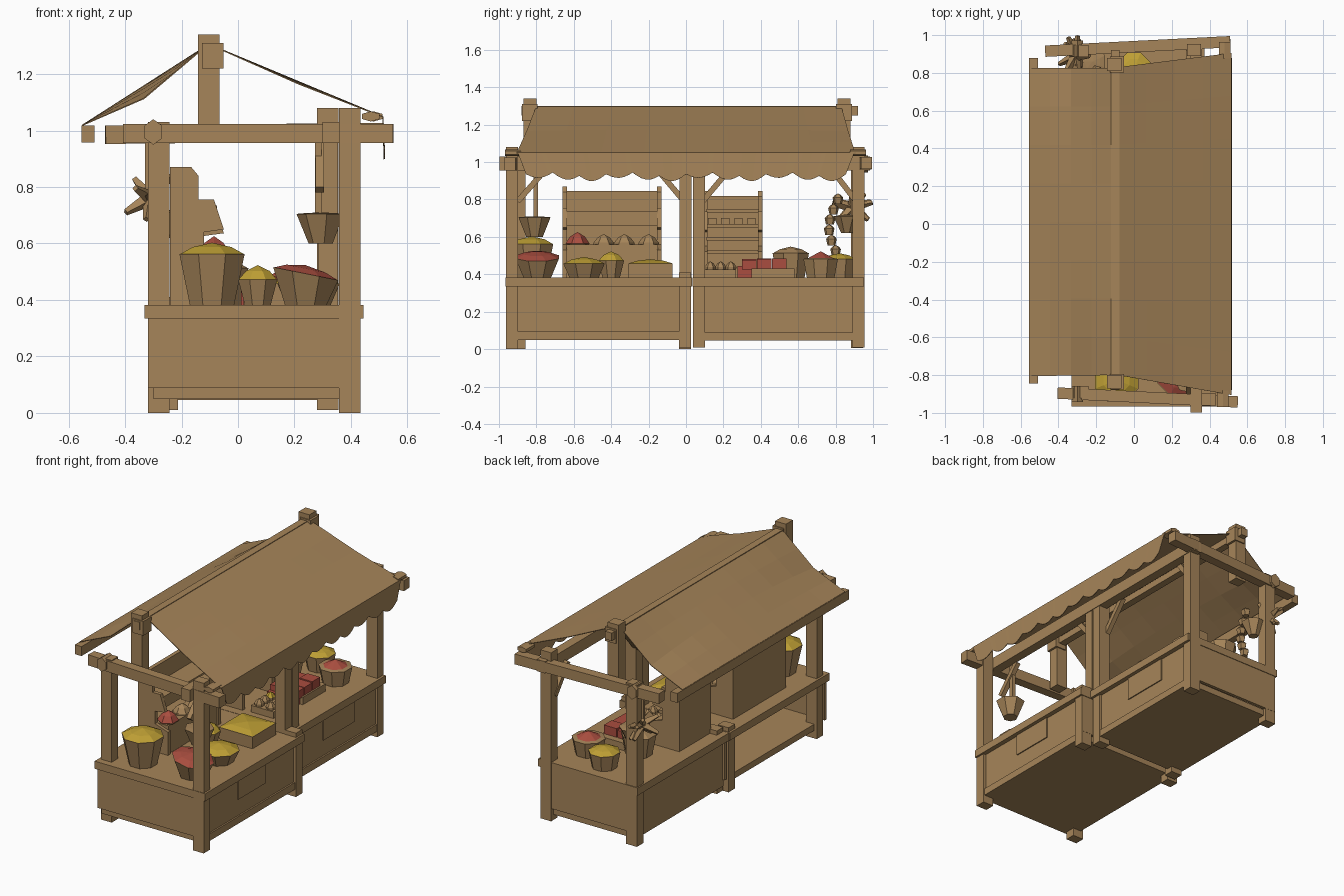
import bpy, bmesh, math, random
from mathutils import Vector, Matrix

if "Cube" in bpy.data.objects:
    bpy.data.objects.remove(bpy.data.objects["Cube"])

random.seed(4)


def material(name, col):
    m = bpy.data.materials.new(name)
    m.diffuse_color = (*col, 1)
    m.use_nodes = True
    m.node_tree.nodes["Principled BSDF"].inputs["Base Color"].default_value = m.diffuse_color
    return m


BROWN = material("warm_brown", (0.38, 0.232, 0.100))
YELLOW = material("mustard_yellow", (0.52, 0.35, 0.035))
RED = material("brick_red", (0.40, 0.075, 0.05))


def finish(name, bm, mats=(BROWN,), matrix=None):
    if matrix:
        bm.transform(matrix)
    bmesh.ops.recalc_face_normals(bm, faces=bm.faces)
    me = bpy.data.meshes.new(name)
    bm.to_mesh(me)
    bm.free()
    for m in mats:
        me.materials.append(m)
    ob = bpy.data.objects.new(name, me)
    bpy.context.collection.objects.link(ob)
    return ob


def box(name, x0, x1, y0, y1, z0, z1, mat=BROWN):
    bm = bmesh.new()
    bmesh.ops.create_cube(bm, size=1)
    m = Matrix.Translation(((x0 + x1) / 2, (y0 + y1) / 2, (z0 + z1) / 2)) @ \
        Matrix.Diagonal((x1 - x0, y1 - y0, z1 - z0, 1))
    return finish(name, bm, (mat,), m)


def beam(name, p, q, w, h):
    """Square bar running from p to q."""
    p, q = Vector(p), Vector(q)
    bm = bmesh.new()
    bmesh.ops.create_cube(bm, size=1)
    rot = (q - p).to_track_quat('Y', 'Z').to_matrix().to_4x4()
    m = Matrix.Translation((p + q) / 2) @ rot @ Matrix.Diagonal((w, (q - p).length, h, 1))
    return finish(name, bm, (BROWN,), m)


def tub(name, x, y, z, r0, r1, h, fill=BROWN, peak=0.03, sides=8, tilt=0.0, rim=False):
    """Tapered container with heaped goods; rim leaves a flat plain ring around the heap."""
    bm = bmesh.new()
    rings = []
    inner = (r1 * 0.72, h + 0.004) if rim else (r1 * 0.6, h + peak * 0.6)
    for r, zz in ((r0, 0), (r1, h), (r1 * 0.97, h), inner):
        ring = []
        for i in range(sides):
            a = 2 * math.pi * (i + 0.5) / sides
            c = r * math.cos(a)
            ring.append(bm.verts.new((c, r * math.sin(a), zz - tilt * c * (zz > 0))))
        rings.append(ring)
    bm.faces.new(rings[0])
    for k in range(3):
        for i in range(sides):
            j = (i + 1) % sides
            f = bm.faces.new((rings[k][i], rings[k][j], rings[k + 1][j], rings[k + 1][i]))
            f.material_index = int(k == 2 and not rim)
    top = bm.verts.new((0, 0, h + peak))
    for i in range(sides):
        bm.faces.new((rings[3][i], rings[3][(i + 1) % sides], top)).material_index = 1
    return finish(name, bm, (BROWN, fill), Matrix.Translation((x, y, z)))


def cloth(name, ridge, eave, sag):
    """Sheet between a ridge edge and an eave edge (pairs of points), drooping at its ends."""
    bm = bmesh.new()
    nu, nv = 8, 4
    a, b, c, d = map(Vector, (*ridge, *eave))
    g = [[None] * (nv + 1) for _ in range(nu + 1)]
    for i in range(nu + 1):
        for j in range(nv + 1):
            u, v = i / nu, j / nv
            p = a.lerp(b, u).lerp(c.lerp(d, u), v)
            p.z -= sag * min(v, 1 - v) * 2 * (2 * u - 1) ** 2
            g[i][j] = bm.verts.new(p)
    for i in range(nu):
        for j in range(nv):
            bm.faces.new((g[i][j], g[i + 1][j], g[i + 1][j + 1], g[i][j + 1]))
    finish(name, bm).modifiers.new("thickness", 'SOLIDIFY').thickness = 0.004


def extrude_y(name, pts, y0, y1):
    bm = bmesh.new()
    f = bm.faces.new([bm.verts.new((x, y0, z)) for x, z in pts])
    r = bmesh.ops.extrude_face_region(bm, geom=[f])
    bmesh.ops.translate(bm, verts=[v for v in r['geom'] if isinstance(v, bmesh.types.BMVert)],
                        vec=(0, y1 - y0, 0))
    return finish(name, bm)


# Counters: panels, floor, top
def stall(tag, x0, x1, y0, y1, z0, open_back):
    box(tag + "_counter_top", x0 - 0.012, x1 + 0.015, y0 - 0.005, y1 + 0.002, 0.335, 0.383)
    box(tag + "_floor", x0 + 0.02, x1 - 0.02, y0 + 0.02, y1 - 0.02, z0, z0 + 0.04)
    box(tag + "_front_panel", x1 - 0.035, x1 - 0.015, y0 + 0.01, y1 - 0.01, z0, 0.34)
    box(tag + "_front_rail", x1 - 0.03, x1 - 0.005, y0 + 0.01, y1 - 0.01, z0, z0 + 0.045)
    for n, y in (("near", y0 + 0.002), ("far", y1 - 0.022)):
        box(f"{tag}_{n}_end_panel", x0 + 0.002, x1 - 0.002, y, y + 0.02, 0.088, 0.34)
    if not open_back:
        box(tag + "_back_panel", x0 + 0.015, x0 + 0.035, y0 + 0.01, y1 - 0.01, z0, 0.34)


stall("left_stall", -0.32, 0.43, -0.96, 0.03, 0.05, True)
stall("right_stall", -0.315, 0.357, 0.04, 0.95, 0.045, False)
box("left_hanging_cloth", 0.414, 0.422, -0.60, -0.32, 0.20, 0.336)
box("right_hanging_cloth", 0.341, 0.349, 0.36, 0.67, 0.19, 0.336)

# Posts
for i, (x, y, z0, z1) in enumerate((
        (0.395, -0.93, 0, 1.08), (-0.28, -0.89, 0, 1.03), (0.395, -0.005, 0.005, 0.41),
        (-0.28, -0.005, 0, 0.41), (0.318, 0.07, 0.01, 0.98), (-0.25, 0.07, 0.01, 0.41),
        (0.318, 0.922, 0.01, 1.08), (-0.28, 0.915, 0.005, 1.03))):
    box(f"post_{i}", x - 0.038, x + 0.038, y - 0.032, y + 0.032, z0, z1)
box("middle_upper_post", 0.285, 0.355, -0.035, 0.03, 0.383, 0.98)
for y in (-0.835, 0.845):
    box("ridge_post", -0.142, -0.066, y - 0.035, y + 0.035, 0.96, 1.34)
    box("ridge_tie", -0.128, -0.052, y - 0.042, y + 0.042, 1.22, 1.31)

# Roof beams and braces
beam("near_end_beam", (-0.405, -0.895, 0.99), (0.55, -0.942, 0.99), 0.06, 0.068)
beam("far_end_beam", (-0.47, 0.915, 0.985), (0.51, 0.965, 0.995), 0.06, 0.065)
box("front_eave_beam", 0.30, 0.36, -0.998, 0.985, 0.955, 1.03)
box("back_eave_beam", -0.555, -0.508, -0.845, 0.88, 0.957, 1.017)
box("ridge_beam", -0.122, -0.076, -0.88, 0.92, 1.25, 1.30)
for y0, z0, y1, z1 in ((-0.90, 0.79, -0.75, 0.96), (-0.01, 0.79, -0.17, 0.98),
                       (0.08, 0.78, 0.24, 0.97), (0.91, 0.79, 0.78, 0.96)):
    beam("brace", (0.29, y0, z0), (0.29, y1, z1), 0.03, 0.03)

# Rope knots around the joints
for x, y, z in ((-0.30, -0.90, 0.995), (-0.30, 0.93, 0.99), (0.47, -0.925, 1.05), (0.48, 0.92, 1.05)):
    bm = bmesh.new()
    bmesh.ops.create_cone(bm, cap_ends=True, segments=6, radius1=0.045, radius2=0.045, depth=0.085)
    finish("rope_knot", bm, (BROWN,), Matrix.Translation((x, y, z)) @
           Matrix.Rotation(math.pi / 2, 4, 'X') @ Matrix.Diagonal((0.8, 1.0 if x < 0 else 0.4, 1, 1)))

# Canopy sheets
cloth("front_canopy", ((-0.085, -0.80, 1.30), (-0.085, 0.83, 1.30)),
      ((0.515, -0.905, 1.05), (0.515, 0.905, 1.05)), 0.008)
cloth("back_canopy", ((-0.115, -0.80, 1.30), (-0.115, 0.825, 1.30)),
      ((-0.553, -0.805, 1.02), (-0.553, 0.825, 1.02)), 0.045)

# Scalloped valance
bm = bmesh.new()
prev = None
for i in range(73):
    y = -0.90 + 1.80 * i / 72
    z = 0.935 - 0.028 * abs(math.sin(math.pi * i / 6)) + 0.01 * math.sin(i * 0.35)
    cur = (bm.verts.new((0.515, y, 1.05)), bm.verts.new((0.52, y * 0.95, z)))
    if prev:
        bm.faces.new((prev[0], cur[0], cur[1], prev[1]))
    prev = cur
finish("scalloped_valance", bm).modifiers.new("thickness", 'SOLIDIFY').thickness = 0.004

# Stepped display shelves
side = [(-0.24, 0.383), (-0.03, 0.383), (-0.03, 0.53), (-0.12, 0.56), (-0.12, 0.64), (-0.05, 0.65),
        (-0.085, 0.755), (-0.14, 0.755), (-0.14, 0.84), (-0.165, 0.87), (-0.24, 0.87)]


def shelf(tag, y0, y1, top, levels):
    k = (top - 0.383) / 0.487
    pts = [(x, 0.383 + (z - 0.383) * k) for x, z in side]
    for y in (y0, y1 - 0.025):
        extrude_y(tag + "_side", pts, y, y + 0.025)
    box(tag + "_back", -0.24, -0.215, y0, y1, 0.383, top - 0.025)
    for z, x in levels:
        box(tag + "_board", -0.22, x, y0 + 0.02, y1 - 0.02, z - 0.02, z)


shelf("left_shelf", -0.66, -0.13, 0.87, ((0.56, -0.04), (0.735, -0.09)))
box("left_shelf_lip", -0.09, -0.075, -0.64, -0.15, 0.66, 0.735)
box("left_shelf_base", -0.22, -0.04, -0.64, -0.15, 0.383, 0.55)
shelf("right_shelf", 0.09, 0.41, 0.845, ((0.53, -0.05), (0.60, -0.08), (0.67, -0.08), (0.75, -0.1)))

# Goods on the left stall
tub("tall_bucket", -0.092, -0.825, 0.383, 0.085, 0.125, 0.18, YELLOW, 0.04)
tub("red_bucket", 0.24, -0.795, 0.383, 0.08, 0.125, 0.11, RED, 0.03, tilt=0.2)
tub("flat_basket", 0.25, -0.545, 0.383, 0.085, 0.12, 0.075, YELLOW, 0.035)
tub("small_basket", 0.07, -0.40, 0.383, 0.05, 0.075, 0.09, YELLOW, 0.05)
tub("grain_crate", 0.20, -0.19, 0.383, 0.165, 0.168, 0.076, YELLOW, 0.022, 4)
tub("red_heap", -0.085, -0.58, 0.56, 0.06, 0.065, 0.006, RED, 0.06, 6)
for y in (-0.44, -0.33, -0.20):
    tub("shelf_heap", -0.085, y, 0.56, 0.055, 0.055, 0.01, BROWN, 0.045, 6)

# Goods on the right stall
box("fruit_tray", 0.01, 0.21, 0.35, 0.58, 0.383, 0.43)
box("spilled_red_fruit", 0.01, 0.19, 0.275, 0.35, 0.383, 0.445, RED)
for i in range(6):
    x, y = 0.015 + 0.095 * (i % 2), 0.30 + 0.08 * (i // 2)
    h = random.uniform(0.045, 0.07)
    box("red_fruit", x, x + 0.09, y, y + 0.078, 0.425, 0.43 + h, RED)
box("bread_board", 0.02, 0.18, 0.10, 0.265, 0.383, 0.425)
for i in range(6):
    tub("bun", 0.06 + 0.08 * (i % 2), 0.13 + 0.055 * (i // 2), 0.425, 0.028, 0.03, 0.015,
        YELLOW if i == 4 else BROWN, 0.03, 6)
tub("brown_pot", -0.06, 0.56, 0.383, 0.08, 0.105, 0.13, BROWN, 0.035)
tub("red_pot", 0.18, 0.72, 0.383, 0.08, 0.10, 0.10, RED, 0.04, rim=True)
tub("yellow_pot", 0.0, 0.82, 0.383, 0.075, 0.095, 0.10, YELLOW, 0.03)
for y in (0.14, 0.21, 0.28, 0.35):
    box("shelf_jar", -0.13, -0.09, y - 0.022, y + 0.022, 0.67, 0.70)

# Hanging bowl and its strap
tub("hanging_bowl", 0.295, -0.81, 0.60, 0.045, 0.088, 0.105, BROWN, 0.005, 7)
box("bowl_strap", 0.272, 0.296, -0.815, -0.79, 0.70, 0.96)

# Hanging herbs, bowl and string of bulbs on the far back post
for i in range(13):
    a = i * 2.4
    d = Vector((0.35 * math.cos(a), math.sin(a), random.uniform(-1.0, 0.5))).normalized()
    bm = bmesh.new()
    bmesh.ops.create_cone(bm, cap_ends=True, segments=4, radius1=0.028, radius2=0.012, depth=0.11)
    finish("herb_leaf", bm, (BROWN,), Matrix.Translation(Vector((-0.31, 0.89, 0.76)) + d * 0.055) @
           d.to_track_quat('Z', 'Y').to_matrix().to_4x4())
box("herb_string", -0.33, -0.315, 0.885, 0.90, 0.76, 0.97)
tub("herb_bowl", -0.22, 0.86, 0.62, 0.03, 0.075, 0.09, BROWN, 0.01, 7)
for i in range(6):
    tub("hanging_bulb", -0.2, 0.80 - 0.035 * math.sin(i * 0.7), 0.50 + i * 0.055, 0.022, 0.03, 0.035,
        BROWN, 0.022, 5)
